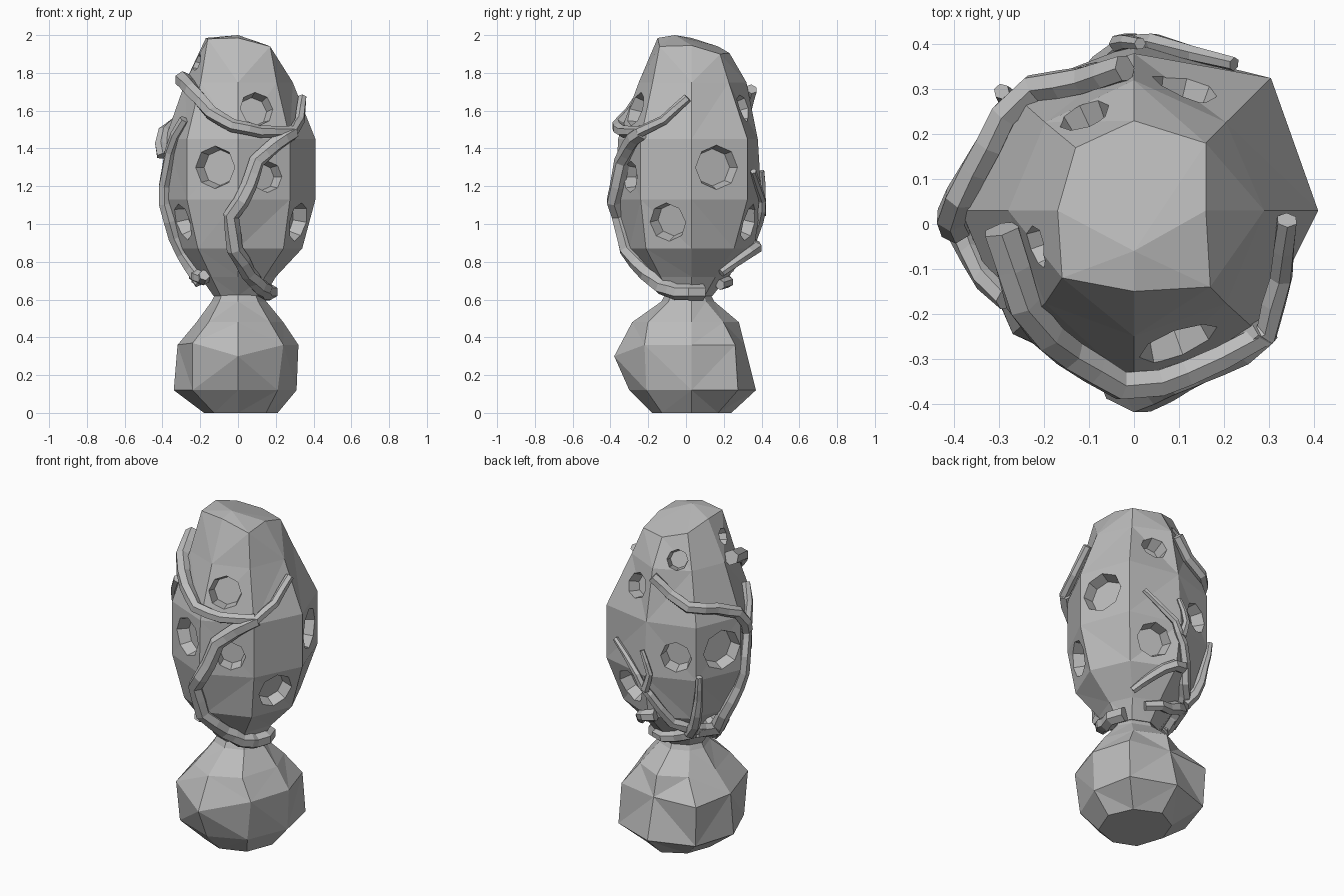
import bpy, bmesh, math
from mathutils import Vector
from mathutils.bvhtree import BVHTree

if "Cube" in bpy.data.objects:
    bpy.data.objects.remove(bpy.data.objects["Cube"])

stone = bpy.data.materials.new("warm_grey_stone")
stone.diffuse_color = (0.5, 0.5, 0.5, 1)
stone.use_nodes = True
stone.node_tree.nodes["Principled BSDF"].inputs["Base Color"].default_value = stone.diffuse_color


def finish(name, bm):
    bmesh.ops.recalc_face_normals(bm, faces=bm.faces)
    mesh = bpy.data.meshes.new(name)
    bm.to_mesh(mesh)
    obj = bpy.data.objects.new(name, mesh)
    bpy.context.collection.objects.link(obj)
    mesh.materials.append(stone)
    return obj


def faceted_shell(rings, tweaks, apex=None):
    """Eight-sided rings (z, left, right, front, back); tweaks move single corners."""
    bm = bmesh.new()
    loops = []
    for i, (z, xl, xr, yf, yb) in enumerate(rings):
        loop = []
        for k in range(8):
            c, s = math.cos(k * math.pi / 4), math.sin(k * math.pi / 4)
            x = c * (xr if c > 0 else -xl)
            y = s * (yb if s > 0 else -yf) + (0.03 if k % 4 == 0 else 0)
            loop.append(bm.verts.new(tweaks.get((i, k), (x, y, z))))
        loops.append(loop)
    for a, b in zip(loops, loops[1:]):
        for k in range(8):
            bm.faces.new((a[k], a[(k + 1) % 8], b[(k + 1) % 8], b[k]))
    if apex:
        top = bm.verts.new(apex)
        for k in range(8):
            bm.faces.new((loops[0][k], loops[0][(k + 1) % 8], top))
    else:
        bm.faces.new(loops[0])
    bm.faces.new(loops[-1])
    bmesh.ops.recalc_face_normals(bm, faces=bm.faces)
    bmesh.ops.triangulate(bm, faces=bm.faces)
    return bm


# Upper pod, with a slanted crown
crown = [(.16, .03, 1.945), (.16, .18, 1.90), (0, .23, 1.905), (-.13, .17, 1.94),
         (-.17, .03, 1.985), (-.16, -.12, 1.98), (0, -.15, 1.985), (.17, -.14, 1.94)]
tweaks = {(0, k): p for k, p in enumerate(crown)}
for ring, z in ((2, 1.45), (3, 1.13)):
    tweaks[ring, 1] = (.305, .325, z)
    tweaks[ring, 3] = (-.275, .295, z)
    tweaks[ring, 5] = (-.27, -.245, z)
    tweaks[ring, 7] = (.275, -.24, z)
pod_bm = faceted_shell(
    [(1.95, -.17, .165, -.15, .23), (1.75, -.28, .29, -.25, .32),
     (1.45, -.385, .41, -.36, .38), (1.13, -.39, .41, -.37, .40),
     (.87, -.30, .34, -.30, .36), (.72, -.20, .20, -.19, .22),
     (.62, -.13, .14, -.11, .14)], tweaks, apex=(0, -.06, 2.0))
tree = BVHTree.FromBMesh(pod_bm)
pod = finish("pod", pod_bm)

# Lumpy foot with a pointed front
foot = finish("foot", faceted_shell(
    [(.65, -.11, .12, -.10, .12), (.59, -.14, .15, -.13, .15),
     (.48, -.22, .24, -.285, .28), (.36, -.32, .32, -.28, .31),
     (.12, -.34, .31, -.30, .37), (0, -.18, .21, -.18, .24)],
    {(3, 6): (0, -.38, .30), (3, 5): (-.24, -.25, .37), (3, 7): (.24, -.22, .36),
     (3, 1): (.25, .26, .36), (3, 3): (-.27, .29, .36),
     (4, 1): (.26, .275, .12), (4, 3): (-.26, .28, .12), (4, 7): (.21, -.21, .12)}))


def on_pod(x, y, z):
    """Point and normal where a level ray towards the axis meets the pod."""
    d = Vector((x, y, 0)).normalized()
    hit, normal, _, _ = tree.ray_cast(d * 2 + Vector((0, 0, z)), -d)
    return hit, normal, d


# Octagonal pits: x, y, z, radius
pits = [(-.14, -.36, 1.30, .115), (.12, -.32, 1.61, .095), (.17, -.32, 1.25, .085),
        (-.32, -.12, 1.01, .10), (.33, -.10, 1.01, .105), (.36, .16, 1.30, .12),
        (.12, .32, 1.61, .075), (.14, .34, 1.01, .10), (-.11, .24, 1.80, .06),
        (-.21, -.05, 1.86, .05), (-.17, .34, 1.26, .09), (-.36, .15, 1.28, .12),
        (-.25, .09, .80, .055)]
cut_bm = bmesh.new()
for x, y, z, r in pits:
    hit, normal, radial = on_pod(x, y, z)
    axis = (normal + radial * 0.3).normalized()
    q = axis.to_track_quat('Z', 'Y').to_matrix().to_4x4()
    q.translation = hit
    bmesh.ops.create_cone(cut_bm, cap_ends=True, segments=8, radius1=r * .82,
                          radius2=r * 1.14, depth=.13, matrix=q)
cutter = finish("pit_cutter", cut_bm)
cutter.hide_render = True
cutter.hide_viewport = True
carve = pod.modifiers.new("pits", 'BOOLEAN')
carve.operation = 'DIFFERENCE'
carve.solver = 'EXACT'
carve.object = cutter


def vine(name, points, r0, r1, lift=.016):
    """Six-sided tapering root that hugs the pod."""
    path = []
    for a, b in zip(points, points[1:]):
        for t in (0, .5):
            path.append(on_pod(*Vector(a).lerp(Vector(b), t)))
    path.append(on_pod(*points[-1]))
    last = len(path) - 1
    radii = [r0 + (r1 - r0) * i / last for i in range(last + 1)]
    centres = [hit + n * min(lift, r) for (hit, n, _), r in zip(path, radii)]
    bm = bmesh.new()
    loops = []
    for i, (c, r) in enumerate(zip(centres, radii)):
        along = (centres[min(i + 1, last)] - centres[max(i - 1, 0)]).normalized()
        side = along.cross(path[i][2]).normalized()
        out = side.cross(along)
        loops.append([bm.verts.new(c + side * r * math.cos(k * math.pi / 3)
                                   + out * r * math.sin(k * math.pi / 3)) for k in range(6)])
    for a, b in zip(loops, loops[1:]):
        for k in range(6):
            bm.faces.new((a[k], a[(k + 1) % 6], b[(k + 1) % 6], b[k]))
    bm.faces.new(loops[0])
    bm.faces.new(loops[-1])
    return finish(name, bm)


# Front roots
vine("front_root", [(.15, .10, .65), (.17, -.06, .65), (.13, -.14, .68), (.05, -.2, .75),
                    (-.01, -.3, .87), (-.03, -.36, 1.05), (.05, -.36, 1.2),
                    (.10, -.36, 1.33), (.2, -.3, 1.42), (.30, -.25, 1.48)], .044, .042, .02)
vine("upper_front_root", [(-.28, .0, 1.76), (-.25, -.19, 1.70), (-.15, -.3, 1.58),
                          (-.02, -.37, 1.51), (.12, -.35, 1.48), (.29, -.25, 1.48),
                          (.34, -.12, 1.54), (.34, .02, 1.66)], .044, .024, .032)
# Left and back roots
vine("left_root", [(-.20, .02, .70), (-.28, .05, .85), (-.36, .02, 1.02), (-.40, 0, 1.2),
                   (-.38, -.07, 1.38), (-.30, -.18, 1.55)], .042, .026)
vine("upper_back_root", [(-.01, .34, 1.71), (-.12, .34, 1.62), (-.25, .32, 1.56),
                         (-.33, .18, 1.53), (-.37, .05, 1.48), (-.39, .0, 1.36)],
     .032, .036, .026)
vine("back_root", [(-.22, .03, .72), (-.20, .18, .78), (-.10, .27, .85),
                   (-.02, .36, 1.02), (.04, .39, 1.13), (.22, .34, 1.28)], .042, .016)
vine("back_twig", [(.0, .38, 1.05), (-.03, .38, 1.15), (.01, .38, 1.28)], .026, .014)
vine("back_left_twig", [(-.17, .2, .78), (-.2, .22, .92), (-.24, .25, 1.02),
                        (-.27, .28, 1.16)], .036, .018, .03)
vine("lower_back_root", [(-.04, .34, .89), (.06, .33, .86), (.14, .28, .80),
                         (.20, .22, .75)], .036, .022)
vine("low_side_root", [(-.18, .18, .77), (-.24, .04, .74), (-.23, -.09, .72),
                       (-.17, -.12, .74)], .042, .03, .02)
vine("low_back_root", [(-.18, .18, .77), (-.08, .22, .72), (.08, .2, .69)], .04, .028, .02)
